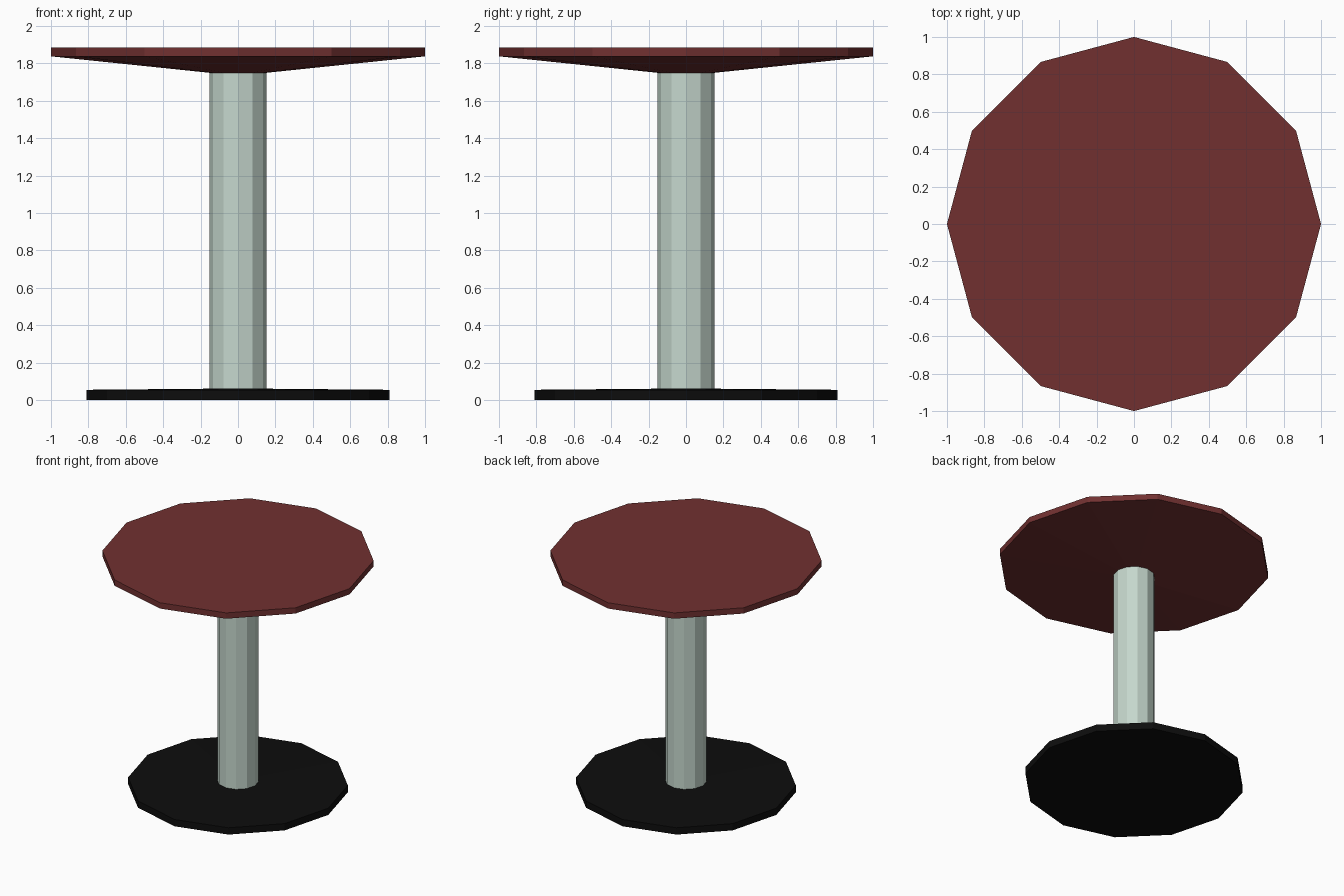
import bpy, bmesh, math

if "Cube" in bpy.data.objects:
    bpy.data.objects.remove(bpy.data.objects["Cube"])

SIDES = 12

def material(name, rgb):
    m = bpy.data.materials.new(name)
    m.diffuse_color = (*rgb, 1.0)
    m.use_nodes = True
    m.node_tree.nodes["Principled BSDF"].inputs["Base Color"].default_value = m.diffuse_color
    return m

def lathe(name, profile, mat):
    """Closed 12-sided solid from (radius, z) rings, bottom to top."""
    bm = bmesh.new()
    rings = []
    for r, z in profile:
        rings.append([bm.verts.new((r * math.cos(math.tau * i / SIDES),
                                    r * math.sin(math.tau * i / SIDES), z))
                      for i in range(SIDES)])
    for a, b in zip(rings, rings[1:]):
        for i in range(SIDES):
            j = (i + 1) % SIDES
            bm.faces.new((a[i], a[j], b[j], b[i]))
    bm.faces.new(rings[0][::-1])
    bm.faces.new(rings[-1])
    mesh = bpy.data.meshes.new(name)
    bm.to_mesh(mesh)
    bm.free()
    mesh.materials.append(mat)
    ob = bpy.data.objects.new(name, mesh)
    bpy.context.collection.objects.link(ob)
    return ob

red = material("dark red", (0.165, 0.030, 0.030))
metal = material("pale grey green", (0.56, 0.68, 0.61))
black = material("black", (0.004, 0.004, 0.004))

# Floor plate, its top rising very slightly to the middle
lathe("base_plate", [(0.81, 0.0), (0.81, 0.055), (0.15, 0.061)], black)
# Central post
lathe("post", [(0.153, 0.05), (0.153, 1.76)], metal)
# Table top with tapered underside
lathe("table_top", [(0.153, 1.75), (1.0, 1.838), (1.0, 1.885)], red)
